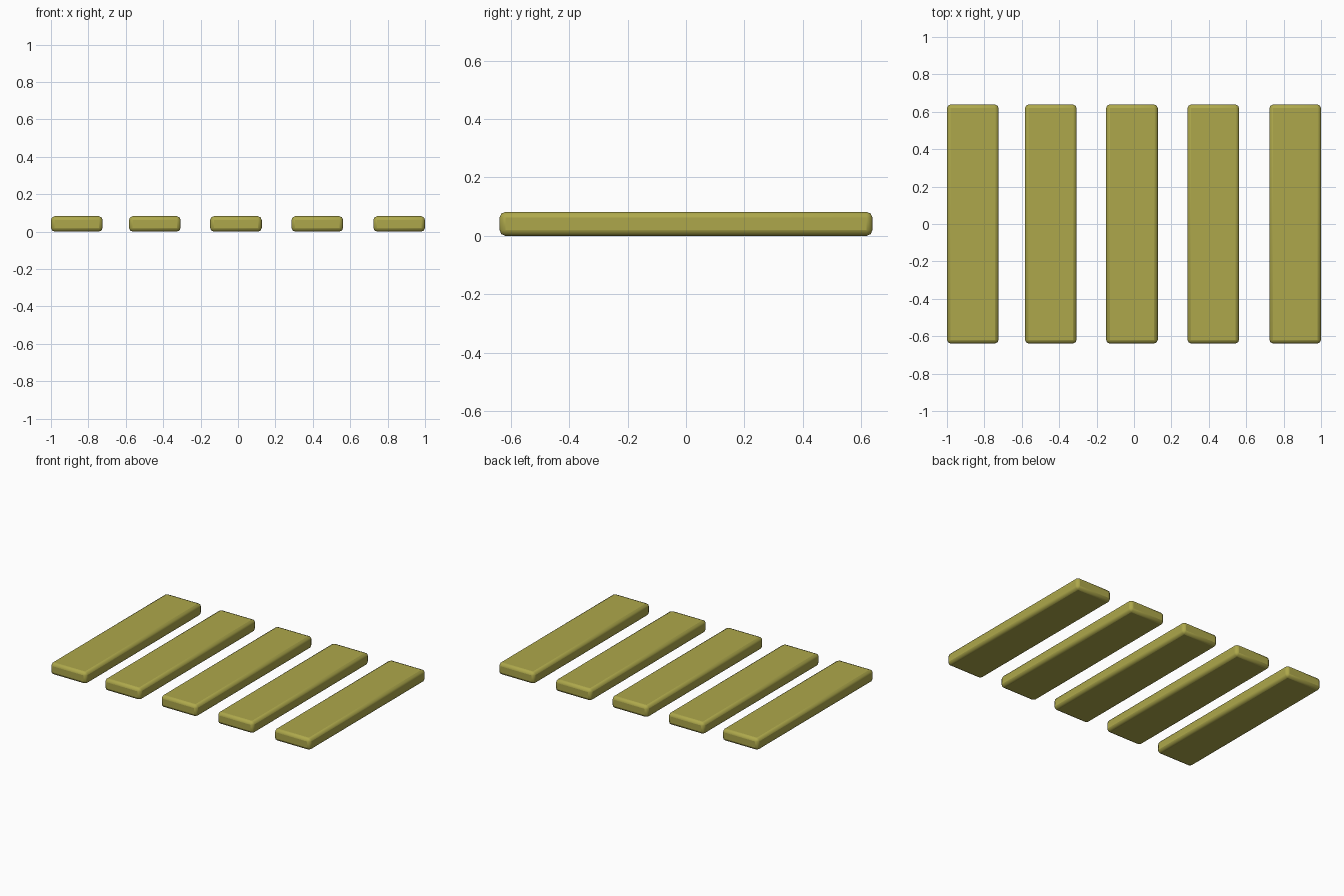
import bpy

if "Cube" in bpy.data.objects:
    bpy.data.objects.remove(bpy.data.objects["Cube"])

# Shared olive paint
mat = bpy.data.materials.new("olive_paint")
mat.diffuse_color = (0.42, 0.39, 0.07, 1)
mat.use_nodes = True
mat.node_tree.nodes["Principled BSDF"].inputs["Base Color"].default_value = mat.diffuse_color


# One rounded slat resting on the ground
def slat(name, x):
    bpy.ops.mesh.primitive_cube_add(size=1, location=(x, 0, 0.041))
    ob = bpy.context.object
    ob.name = name
    ob.scale = (0.276, 1.278, 0.082)
    bpy.ops.object.transform_apply(location=False, rotation=False, scale=True)
    bev = ob.modifiers.new("rounded_edges", 'BEVEL')
    bev.width = 0.02
    bev.segments = 2
    ob.data.materials.append(mat)
    bpy.ops.object.shade_smooth_by_angle(angle=0.8)


# Row of five slats
for i, x in enumerate((-0.862, -0.445, -0.011, 0.424, 0.862)):
    slat(f"slat_{i + 1}", x)
